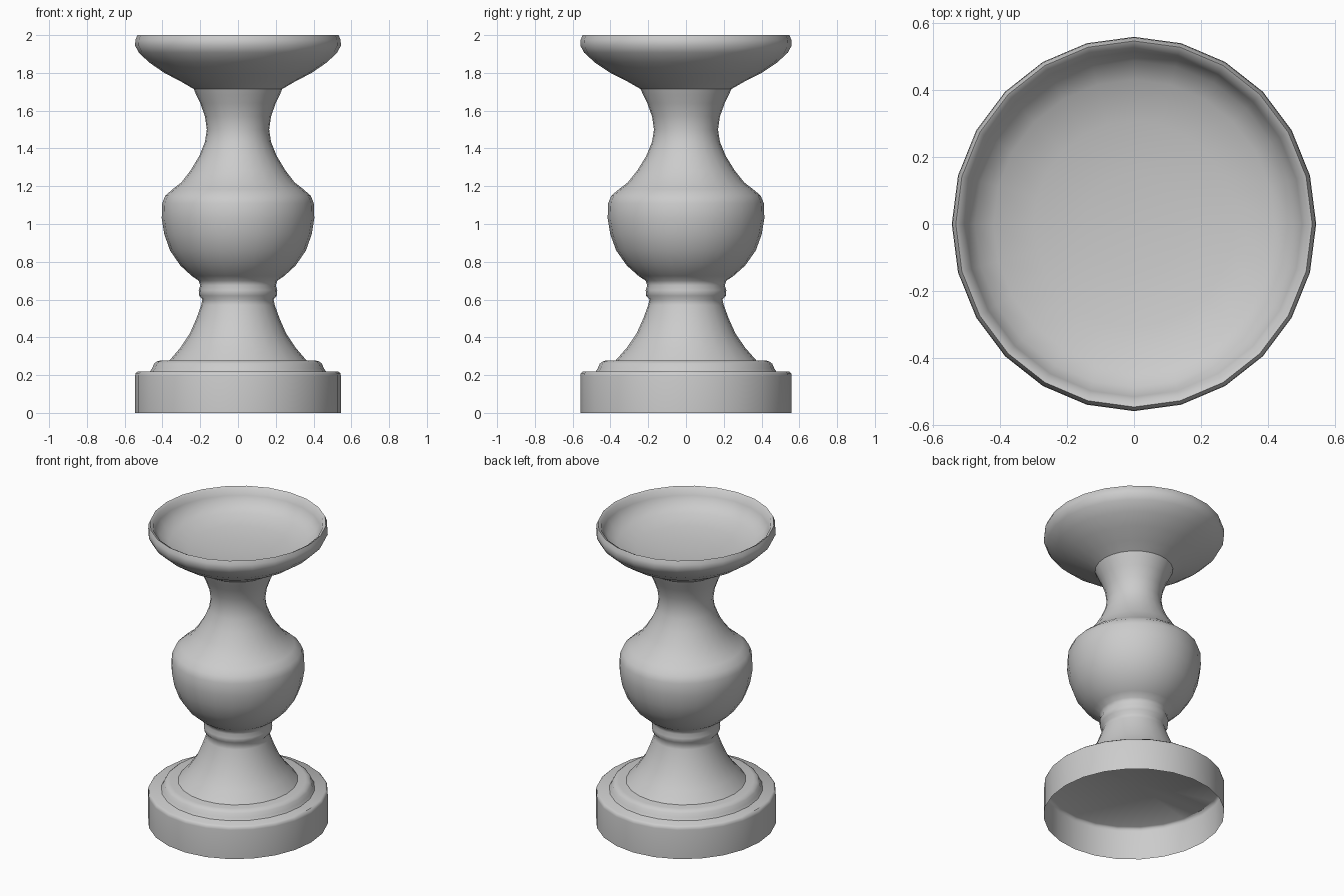
import bpy, bmesh, math

if "Cube" in bpy.data.objects:
    bpy.data.objects.remove(bpy.data.objects["Cube"])

SIDES = 24
Y_STRETCH = 1.027  # the piece is slightly deeper than wide


def lathe(name, profile, angle=40):
    """Spin a (radius, z) profile round z; radius 0 closes to a pole."""
    bm = bmesh.new()
    rings = []
    for r, z in profile:
        if r == 0:
            rings.append([bm.verts.new((0, 0, z))] * SIDES)
            continue
        rings.append([bm.verts.new((r * math.cos(math.tau * i / SIDES),
                                    r * math.sin(math.tau * i / SIDES) * Y_STRETCH, z))
                      for i in range(SIDES)])
    for a, b in zip(rings, rings[1:]):
        for i in range(SIDES):
            j = (i + 1) % SIDES
            quad = list(dict.fromkeys((a[i], a[j], b[j], b[i])))
            bm.faces.new(quad)
    mesh = bpy.data.meshes.new(name)
    bm.to_mesh(mesh)
    bm.free()
    obj = bpy.data.objects.new(name, mesh)
    bpy.context.collection.objects.link(obj)
    bpy.ops.object.select_all(action='DESELECT')
    obj.select_set(True)
    bpy.context.view_layer.objects.active = obj
    bpy.ops.object.shade_smooth_by_angle(angle=math.radians(angle))
    return obj


# Base drum: closed on top, hollow underneath
lathe("base", [(.545, 0), (.545, .195), (.542, .21), (.53, .22), (0, .22)])

# Low step on the base
lathe("base_step", [(.465, .22), (.455, .235), (.445, .26), (.43, .272),
                    (.41, .278), (0, .278)])

# Turned stem: flared foot, collar, belly and neck
lathe("stem", [(.365, .275), (.305, .345), (.255, .42), (.22, .50), (.195, .57),
               (.188, .60), (.205, .62), (.208, .65), (.20, .675), (.208, .70),
               (.245, .725), (.305, .78), (.36, .86), (.39, .945), (.404, 1.03),
               (.401, 1.11), (.385, 1.15), (.345, 1.185), (.30, 1.22),
               (.25, 1.285), (.205, 1.36), (.175, 1.435), (.165, 1.50),
               (.175, 1.57), (.20, 1.64), (.222, 1.685), (.24, 1.73)], 60)

# Shallow dish with rounded lip and hollow inside
lathe("dish", [(.235, 1.715), (.30, 1.753), (.39, 1.80), (.47, 1.855), (.525, 1.907),
               (.545, 1.945), (.543, 1.975), (.533, 2.0), (.515, 1.99), (.503, 1.95),
               (.475, 1.905), (.42, 1.87), (.30, 1.84), (.15, 1.825), (0, 1.82)], 50)
